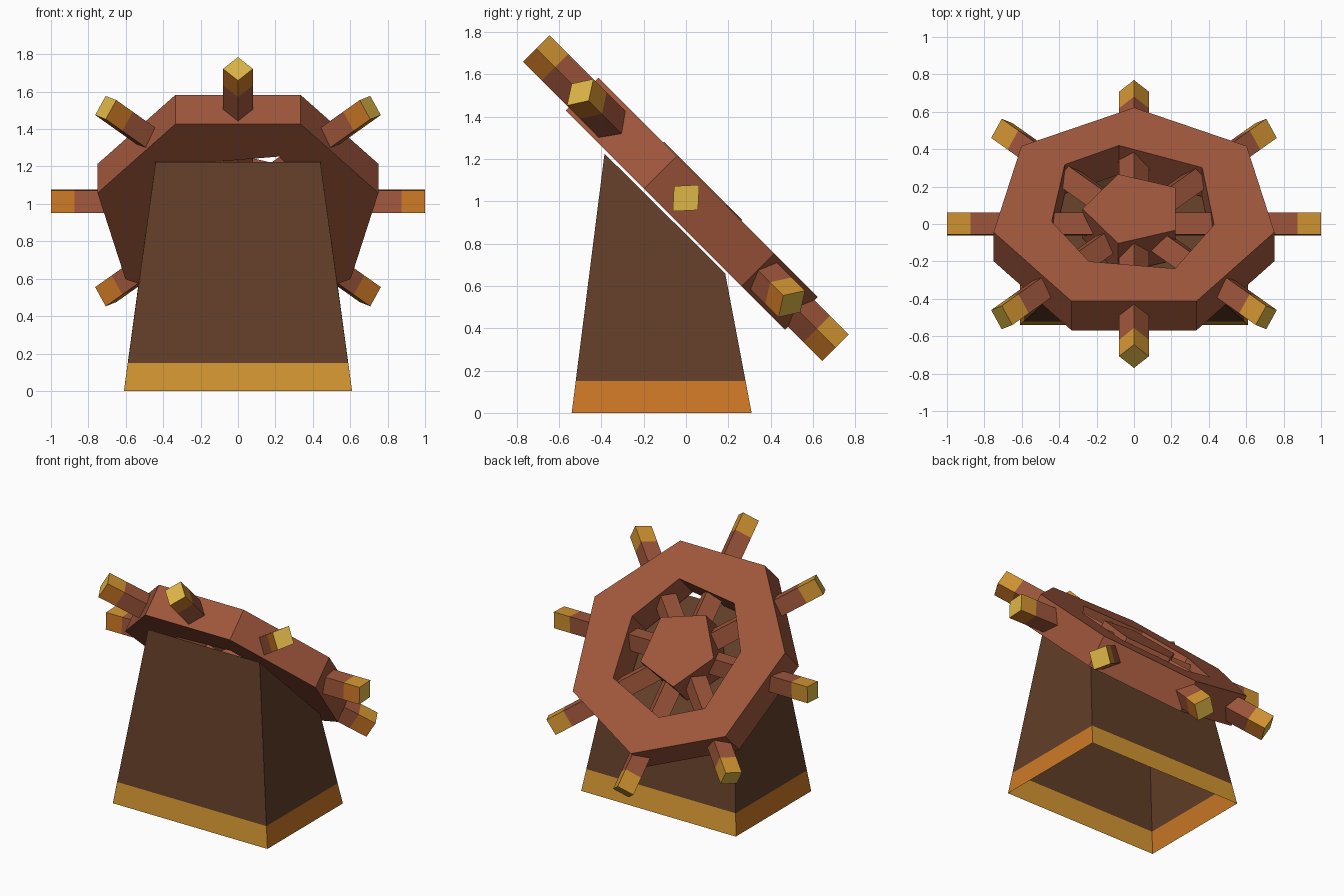
import bpy, bmesh, math
from mathutils import Matrix, Vector

if "Cube" in bpy.data.objects:
    bpy.data.objects.remove(bpy.data.objects["Cube"])


def material(name, rgb):
    lin = [(c / 255 / 12.92) if c < 10 else ((c / 255 + 0.055) / 1.055) ** 2.4 for c in rgb]
    m = bpy.data.materials.new(name)
    m.diffuse_color = (*lin, 1)
    m.use_nodes = True
    m.node_tree.nodes["Principled BSDF"].inputs["Base Color"].default_value = m.diffuse_color
    return m


RED_WOOD = material("red_wood", (160, 87, 60))
DARK_WOOD = material("dark_wood", (98, 62, 40))
GOLD = material("gold", (212, 150, 50))
ORANGE = material("orange_gold", (204, 120, 38))
PALE = material("pale_gold", (222, 182, 70))

# wheel frame: tilted 45 degrees, local z is the axle
WHEEL = Matrix.Translation((0, 0, 1.015)) @ Matrix.Rotation(math.radians(-45), 4, 'X')


def make(name, verts, faces, mats, rule=None, matrix=Matrix()):
    me = bpy.data.meshes.new(name)
    me.from_pydata([tuple(v) for v in verts], [], faces)
    bm = bmesh.new()
    bm.from_mesh(me)
    bmesh.ops.recalc_face_normals(bm, faces=bm.faces)
    if rule:
        for f in bm.faces:
            f.material_index = rule(f.normal, f.calc_center_median())
    bm.to_mesh(me)
    bm.free()
    for m in mats:
        me.materials.append(m)
    me.transform(matrix)
    ob = bpy.data.objects.new(name, me)
    bpy.context.collection.objects.link(ob)
    return ob


def loft(rings, cap_start=True, cap_end=True):
    """Join equal closed rings into a skin."""
    n = len(rings[0])
    verts = [v for r in rings for v in r]
    faces = [(i * n + k, i * n + (k + 1) % n, (i + 1) * n + (k + 1) % n, (i + 1) * n + k)
             for i in range(len(rings) - 1) for k in range(n)]
    if cap_start:
        faces.append(tuple(range(n))[::-1])
    if cap_end:
        faces.append(tuple(range(len(verts) - n, len(verts))))
    return verts, faces


def polygon(n, r, start):
    return [(r * math.cos(math.radians(start + 360 * k / n)),
             r * math.sin(math.radians(start + 360 * k / n))) for k in range(n)]


# pedestal: open-bottomed tapered shell, slanted top, gold band round the foot
low = [Vector(p) for p in ((-.61, -.54, 0), (.61, -.54, 0), (.61, .31, 0), (-.61, .31, 0))]
top = [Vector(p) for p in ((-.44, -.385, 1.225), (.44, -.385, 1.225),
                           (.52, .185, .66), (-.52, .185, .66))]
mid = [a.lerp(b, .15 / b.z) for a, b in zip(low, top)]


def pedestal_colour(nrm, c):
    if c.z > .15:
        return 0
    return 2 if abs(nrm.x) > .7 else 1


make("pedestal", *loft([low, mid, top], cap_start=False), [DARK_WOOD, GOLD, ORANGE], pedestal_colour)

# rim: seven-sided ring with a hand-cut, slightly uneven opening
outer = polygon(7, .77, 90)
inner = [(-.08, .484), (-.37, .339), (-.44, -.092), (-.24, -.393),
         (.22, -.447), (.428, -.115), (.364, .317)]
rings = [[(x, y, z) for x, y in pts] for pts, z in
         ((outer, -.11), (outer, .11), (inner, .11), (inner, -.11), )]
verts, faces = loft(rings, False, False)
faces += [(21 + k, 21 + (k + 1) % 7, (k + 1) % 7, k) for k in range(7)]
make("wheel_rim", verts, faces, [RED_WOOD], matrix=WHEEL)

# hub
hub = polygon(5, .275, 180)
make("wheel_hub", *loft([[(x, y, z) for x, y in hub] for z in (-.11, .115)]),
     [RED_WOOD], matrix=WHEEL)


# spokes: diamond section, gold grips at the ends
def spoke_colour(nrm, c):
    if c.x < .875:
        return 0
    if nrm.x > .9:
        return 3
    return 1 if nrm.z > 0 else 2


for k in range(8):
    rings = [[(r, .08, 0), (r, 0, .0885), (r, -.08, 0), (r, 0, -.0885)] for r in (.1, .875, 1)]
    make(f"spoke_{k + 1}", *loft(rings), [RED_WOOD, GOLD, ORANGE, PALE], spoke_colour,
         WHEEL @ Matrix.Rotation(math.radians(45 * k), 4, 'Z'))
